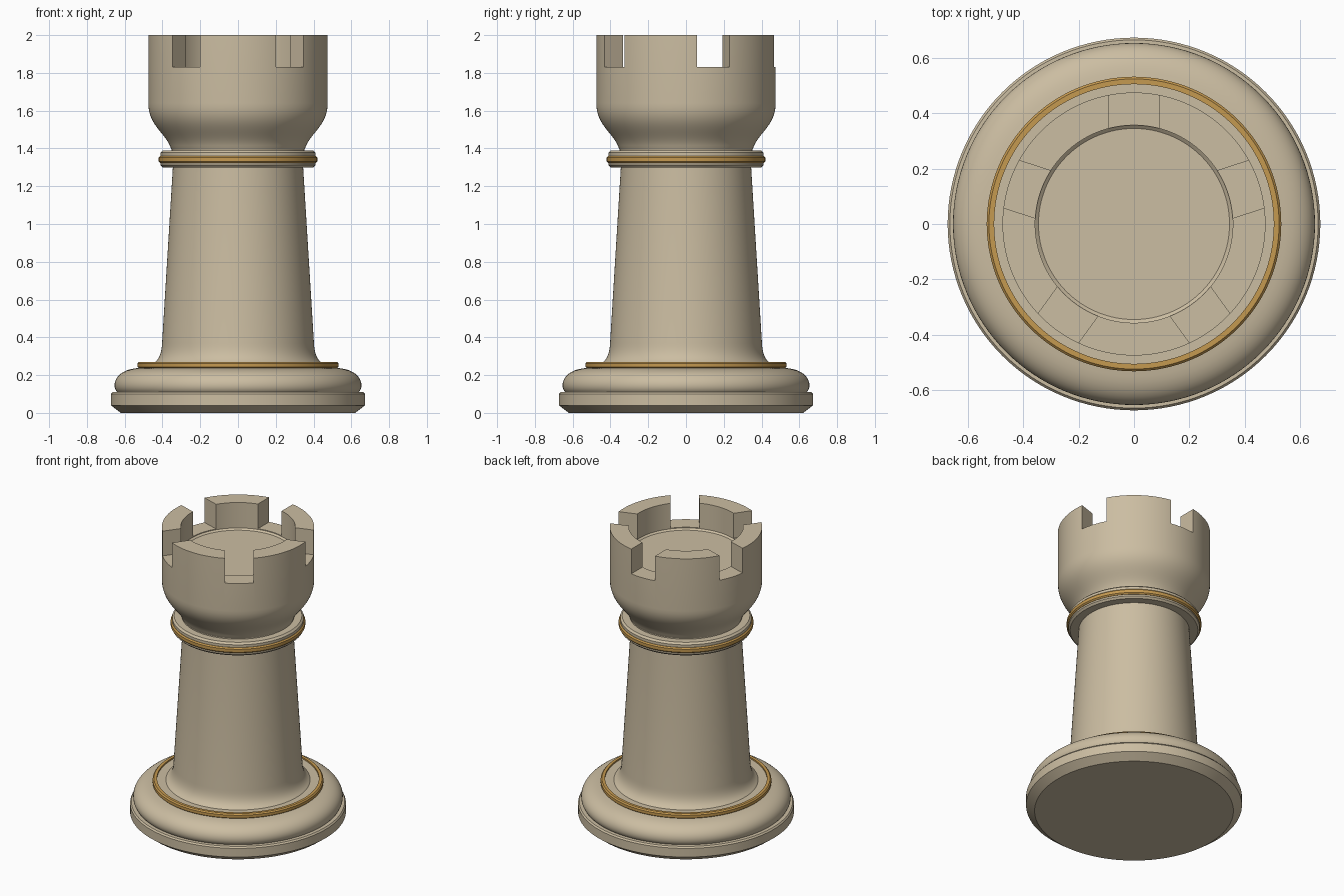
import bpy, bmesh, math
from mathutils import Matrix, Vector
from mathutils.geometry import interpolate_bezier

SEGMENTS = 128

if "Cube" in bpy.data.objects:
    bpy.data.objects.remove(bpy.data.objects["Cube"], do_unlink=True)


def make_material(name, color, metallic, roughness):
    mat = bpy.data.materials.new(name)
    mat.use_nodes = True
    mat.diffuse_color = color
    shader = mat.node_tree.nodes["Principled BSDF"]
    shader.inputs["Base Color"].default_value = color
    shader.inputs["Metallic"].default_value = metallic
    shader.inputs["Roughness"].default_value = roughness
    return mat


def make_object(name, bm, material=None):
    mesh = bpy.data.meshes.new(name)
    bm.to_mesh(mesh)
    bm.free()
    obj = bpy.data.objects.new(name, mesh)
    bpy.context.collection.objects.link(obj)
    if material:
        mesh.materials.append(material)
    return obj


def select_only(obj):
    bpy.ops.object.select_all(action='DESELECT')
    obj.select_set(True)
    bpy.context.view_layer.objects.active = obj


def smooth(obj):
    select_only(obj)
    bpy.ops.object.shade_smooth_by_angle(angle=math.radians(30))


def curve(a, b, c, d, steps=10):
    """Bezier stretch of a profile, as (radius, height) pairs."""
    pts = interpolate_bezier(*(Vector((r, z, 0)) for r, z in (a, b, c, d)), steps)
    return [(p.x, p.y) for p in pts]


def lathe(name, profile, material, closed=False):
    """Turn a (radius, height) profile around the z axis."""
    bm = bmesh.new()
    verts = [bm.verts.new((r, 0, z)) for r, z in profile]
    edges = [bm.edges.new(pair) for pair in zip(verts, verts[1:])]
    if closed:
        edges.append(bm.edges.new((verts[-1], verts[0])))
    bmesh.ops.spin(bm, geom=verts + edges, axis=(0, 0, 1), cent=(0, 0, 0),
                   angle=math.tau, steps=SEGMENTS)
    bmesh.ops.remove_doubles(bm, verts=bm.verts, dist=0.0005)
    bmesh.ops.recalc_face_normals(bm, faces=bm.faces)
    return make_object(name, bm, material)


def band(name, inner, outer, bottom, top, bevel, material):
    """Ring with a bevelled outer rim."""
    profile = [(inner, bottom), (outer - bevel, bottom), (outer, bottom + bevel),
               (outer, top - bevel), (outer - bevel, top), (inner, top)]
    return lathe(name, profile, material, closed=True)


stone = make_material("warm_stone", (0.60, 0.51, 0.36, 1), 0, 0.5)
gold = make_material("gold", (0.56, 0.32, 0.08, 1), 0.3, 0.35)

# Base: bevelled foot slab with a rounded cushion on top
smooth(lathe("base_foot", [(0, 0), (0.62, 0), (0.673, 0.04), (0.673, 0.1),
                           (0.665, 0.11), (0, 0.11)], stone))
cushion = [(0, 0.105), (0.64, 0.105)]
cushion += curve((0.64, 0.11), (0.67, 0.14), (0.655, 0.22), (0.55, 0.235), 14)
cushion += [(0.51, 0.24), (0.505, 0.26), (0, 0.26)]
smooth(lathe("base_cushion", cushion, stone))
smooth(band("base_gold_ring", 0.505, 0.532, 0.235, 0.27, 0.008, gold))

# Tapered shaft with a flared foot
shaft = [(0, 0.25), (0.46, 0.25)]
shaft += curve((0.45, 0.26), (0.42, 0.28), (0.405, 0.31), (0.402, 0.37))
shaft += [(0.345, 1.3), (0.345, 1.38), (0, 1.38)]
smooth(lathe("shaft", shaft, stone))

# Collar
smooth(band("collar", 0.3, 0.41, 1.3, 1.39, 0.012, stone))
smooth(band("collar_gold_ring", 0.39, 0.42, 1.323, 1.36, 0.008, gold))

# Head: flared cup with a recessed floor
head = [(0, 1.37), (0.352, 1.37), (0.352, 1.395)]
head += curve((0.355, 1.4), (0.38, 1.48), (0.475, 1.52), (0.475, 1.64), 16)
head += [(0.475, 2.0), (0.357, 2.0), (0.357, 1.825), (0.345, 1.815), (0, 1.815)]
battlements = lathe("head", head, stone)

# Five evenly spaced notches in the rim, one at the back
bm = bmesh.new()
for i in range(5):
    turn = Matrix.Rotation(math.radians(90 + 72 * i), 4, 'Z')
    place = Matrix.Translation((0.42, 0, 1.98))
    size = Matrix.Diagonal((0.3, 0.18, 0.3, 1))
    bmesh.ops.create_cube(bm, size=1, matrix=turn @ place @ size)
cutter = make_object("notch_cutter", bm)
cutter.hide_render = True
cut = battlements.modifiers.new("notches", 'BOOLEAN')
cut.operation = 'DIFFERENCE'
cut.solver = 'EXACT'
cut.object = cutter
select_only(battlements)
bpy.ops.object.modifier_apply(modifier=cut.name)
bpy.data.objects.remove(cutter, do_unlink=True)
smooth(battlements)
